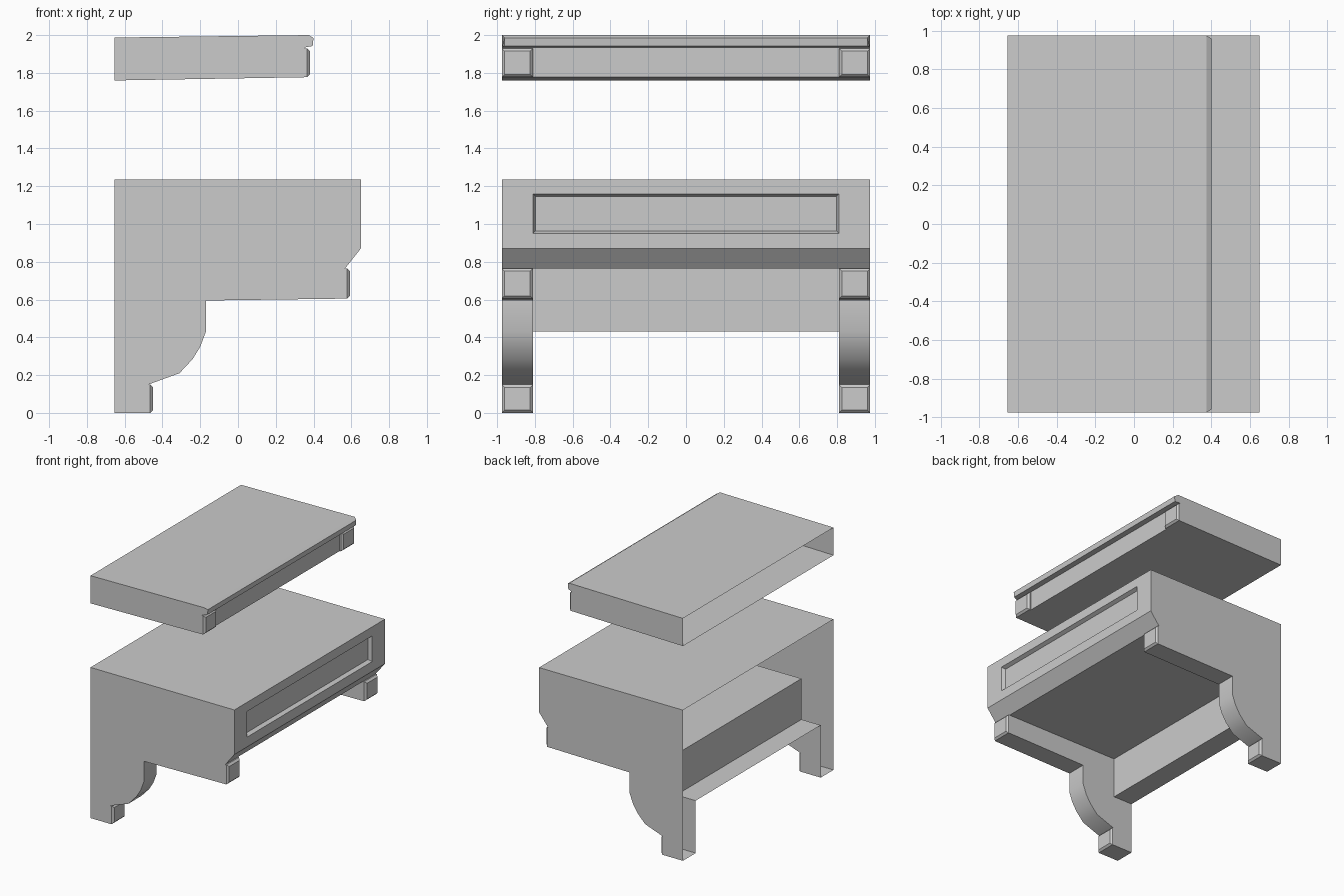
import bpy, bmesh, math

if "Cube" in bpy.data.objects:
    bpy.data.objects.remove(bpy.data.objects["Cube"])

BACK, END, INNER = -0.655, 0.975, 0.81   # open back plane, outer end, inner side of the legs


def strip(bm, pts, y0, y1):
    """Sweep an open x-z profile along y; returns the faces."""
    rows = [[bm.verts.new((x, y, z)) for x, z in pts] for y in (y0, y1)]
    return [bm.faces.new((rows[0][i], rows[0][i + 1], rows[1][i + 1], rows[1][i]))
            for i in range(len(pts) - 1)]


def cap(bm, pts, y):
    """Flat side face from a closed x-z outline."""
    bm.faces.new([bm.verts.new((x, y, z)) for x, z in pts])


def finish(bm, name):
    bmesh.ops.remove_doubles(bm, verts=bm.verts, dist=0.0005)
    bmesh.ops.recalc_face_normals(bm, faces=bm.faces)
    me = bpy.data.meshes.new(name)
    bm.to_mesh(me)
    bm.free()
    ob = bpy.data.objects.new(name, me)
    bpy.context.collection.objects.link(ob)
    bpy.ops.object.select_all(action='DESELECT')
    ob.select_set(True)
    bpy.context.view_layer.objects.active = ob
    bpy.ops.object.shade_smooth_by_angle(angle=math.radians(30))
    return ob


def end_pads(name, x, z0, z1, depth=0.025, b=0.015):
    """Small chamfered blocks facing +x, one at each end."""
    for side, s in (("left", -1), ("right", 1)):
        bm = bmesh.new()
        loops = []
        for dx, i in ((0, 0), (depth - b, 0), (depth, b)):
            loops.append([bm.verts.new((x + dx, s * y, z)) for y, z in
                          ((INNER + i, z0 + i), (END - i, z0 + i),
                           (END - i, z1 - i), (INNER + i, z1 - i))])
        for a, c in zip(loops, loops[1:]):
            for k in range(4):
                bm.faces.new((a[k], a[(k + 1) % 4], c[(k + 1) % 4], c[k]))
        bm.faces.new(loops[-1])
        finish(bm, f"{name}_{side}")


# Lower body: hollow shell with two legs and arms, open at the back
bracket = [(BACK, 0), (-0.475, 0), (-0.475, 0.15), (-0.31, 0.21), (-0.24, 0.285),
           (-0.2, 0.35), (-0.17, 0.43), (-0.17, 0.595), (0.567, 0.605), (0.567, 0.765)]
upper = [(0.567, 0.765), (0.65, 0.87), (0.65, 0.95), (0.65, 1.16), (0.65, 1.235), (BACK, 1.235)]
recess = [(0.567, 0.765), (-0.48, 0.765), (-0.48, 0.43), (BACK, 0.43)]

bm = bmesh.new()
for s in (-1, 1):
    strip(bm, bracket + upper[1:], s * INNER, s * END)
    cap(bm, bracket + upper[1:], s * END)
    cap(bm, bracket + recess[1:], s * INNER)
front = strip(bm, upper, -INNER, INNER)
strip(bm, recess, -INNER, INNER)
# sunken front panel
panel = front[2]
bmesh.ops.remove_doubles(bm, verts=bm.verts, dist=0.0005)
bmesh.ops.inset_region(bm, faces=[panel], thickness=0.02)
for v in panel.verts:
    v.co.x -= 0.03
finish(bm, "lower_body")

# Upper slab with overhanging lip, open at the back
slab = [(BACK, 1.76), (0.355, 1.777), (0.355, 1.935), (0.395, 1.942),
        (0.4, 1.985), (0.375, 2.0), (BACK, 1.987)]
bm = bmesh.new()
strip(bm, slab, -END, END)
for s in (-1, 1):
    cap(bm, slab, s * END)
bmesh.ops.remove_doubles(bm, verts=bm.verts, dist=0.0005)
# clip the lip corners in plan
for v in bm.verts:
    if v.co.x > 0.39:
        v.co.y *= 0.985
finish(bm, "upper_slab")

# Chamfered end blocks
end_pads("slab_block", 0.355, 1.777, 1.93)
end_pads("arm_block", 0.567, 0.605, 0.765)
end_pads("foot_block", -0.475, 0.0, 0.15)
